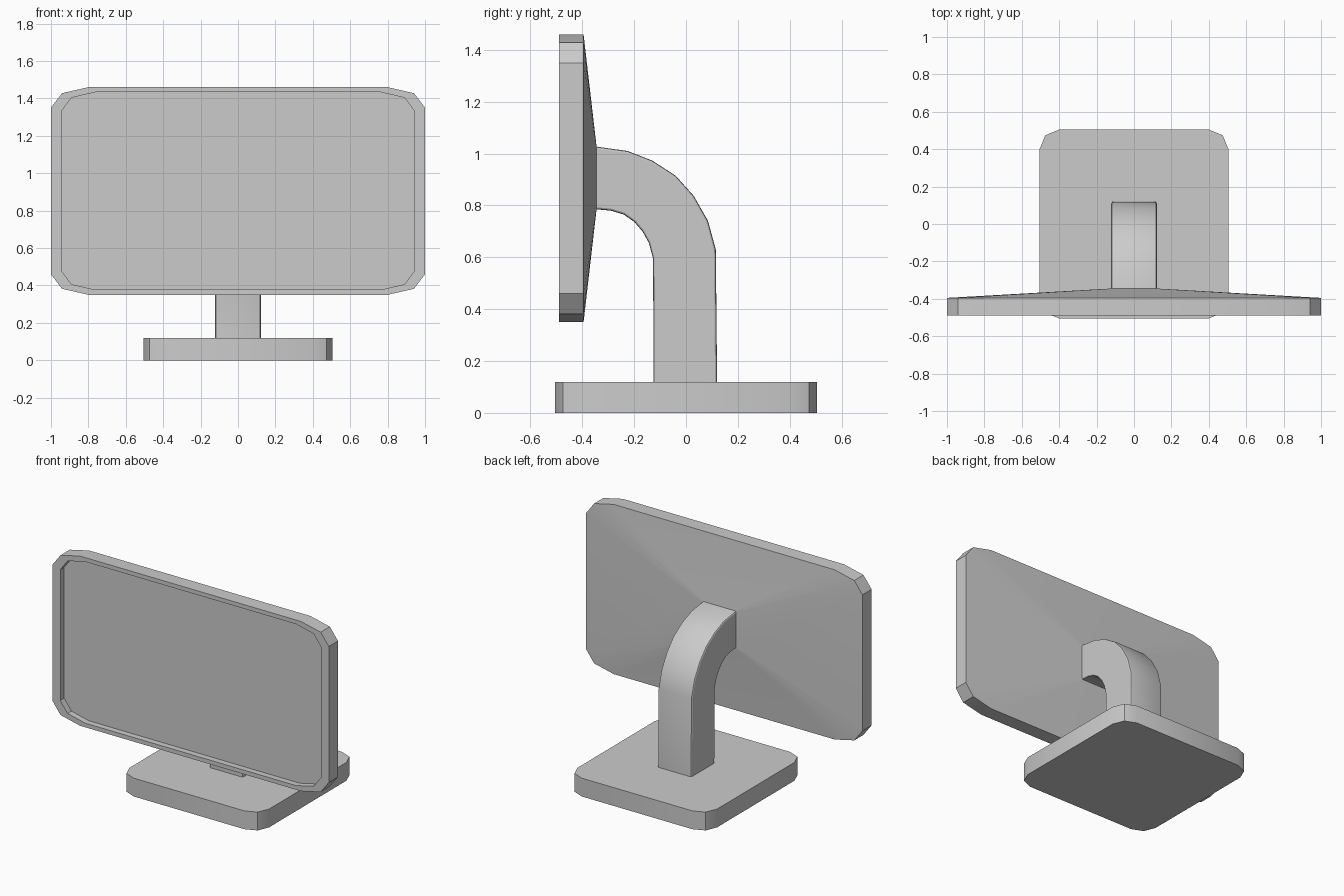
import bpy, bmesh, math
from mathutils import Vector

if "Cube" in bpy.data.objects:
    bpy.data.objects.remove(bpy.data.objects["Cube"])


def rounded(hw, hh, rx, ry):
    """Rectangle outline with two-segment corners (12 points)."""
    pts = []
    for q, (sx, sy) in enumerate([(1, 1), (-1, 1), (-1, -1), (1, -1)]):
        for k in range(3):
            a = math.radians(90 * q + 45 * k)
            pts.append((sx * (hw - rx) + rx * math.cos(a),
                        sy * (hh - ry) + ry * math.sin(a)))
    return pts


def loft(name, rings, cap_start=False, cap_end=False):
    """Skin a list of matching rings into one object."""
    bm = bmesh.new()
    loops = [[bm.verts.new(p) for p in r] for r in rings]
    for a, b in zip(loops, loops[1:]):
        n = len(a)
        for i in range(n):
            j = (i + 1) % n
            bm.faces.new((a[i], a[j], b[j], b[i]))
    if cap_start:
        bm.faces.new(loops[0])
    if cap_end:
        bm.faces.new(loops[-1])
    bmesh.ops.recalc_face_normals(bm, faces=bm.faces)
    me = bpy.data.meshes.new(name)
    bm.to_mesh(me)
    bm.free()
    ob = bpy.data.objects.new(name, me)
    bpy.context.collection.objects.link(ob)
    bpy.ops.object.select_all(action='DESELECT')
    ob.select_set(True)
    bpy.context.view_layer.objects.active = ob
    bpy.ops.object.shade_smooth_by_angle(angle=math.radians(30))
    return ob


# Base plate
plate = rounded(0.505, 0.505, 0.105, 0.105)
loft("base", [[(x, y, z) for x, y in plate] for z in (0, 0.12)], True, True)

# Curved neck: matching (y, z) points on its outer and inner sides
outer = [(.12, .12), (.115, .63), (.085, .74), (.03, .837), (-.04, .915),
         (-.13, .973), (-.225, 1.01), (-.345, 1.027)]
inner = [(-.125, .12), (-.127, .595), (-.143, .655), (-.168, .70), (-.2, .737),
         (-.24, .765), (-.29, .78), (-.345, .785)]
neck = []
for o, i in zip(outer, inner):
    o, i = Vector((0, *o)), Vector((0, *i))
    mid, half = (o + i) / 2, (o - i) / 2
    d = half.normalized()
    neck.append([mid + d * v + Vector((x, 0, 0))
                 for x, v in rounded(0.122, half.length, 0.012, 0.008)])
loft("neck", neck)

# Screen: recessed glass, bezel, rim and a back tapering to the neck
glass = rounded(0.943, 0.528, 0.18, 0.10)
rim = rounded(1.0, 0.555, 0.2, 0.11)
screen = [[(x, y, z + 0.905) for x, z in outline]
          for outline, y in ((glass, -0.45), (glass, -0.49),
                             (rim, -0.49), (rim, -0.395))]
loft("screen", screen + [neck[-1]], cap_start=True)
